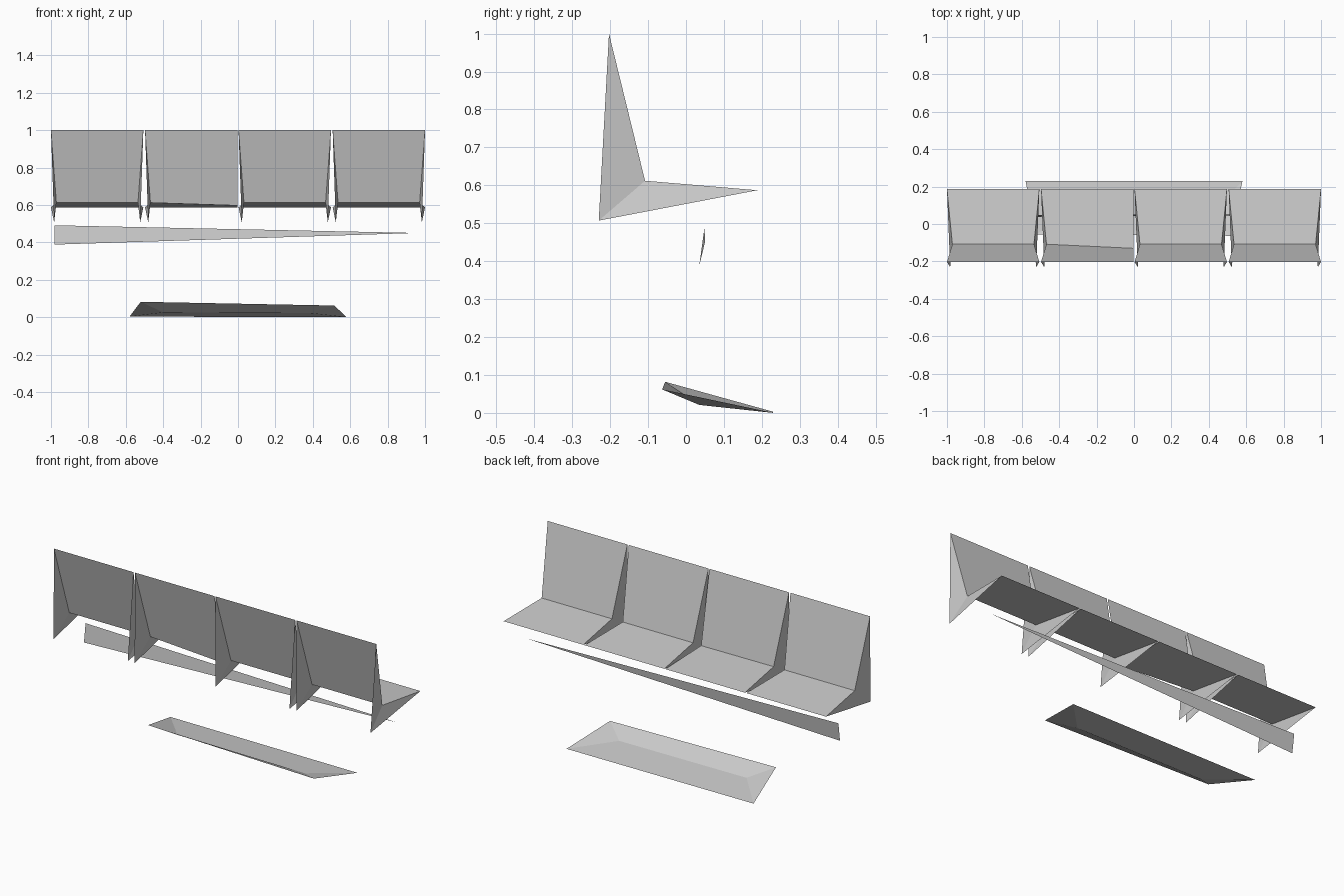
import bpy, bmesh

if "Cube" in bpy.data.objects:
    bpy.data.objects.remove(bpy.data.objects["Cube"])


def make_sheet(name, points, faces):
    """Thin flat-shaded sheet from a few corner points."""
    bm = bmesh.new()
    verts = [bm.verts.new(p) for p in points]
    for f in faces:
        bm.faces.new([verts[i] for i in f])
    bm.normal_update()
    mesh = bpy.data.meshes.new(name)
    bm.to_mesh(mesh)
    bm.free()
    obj = bpy.data.objects.new(name, mesh)
    bpy.context.collection.objects.link(obj)
    return obj


# Side profile (y, z): back top, inner corner, seat front edge, lower rear tip
TOP, CORNER, FRONT, TIP = (-0.203, 1.0), (-0.108, 0.612), (0.188, 0.587), (-0.23, 0.507)
HALF = 0.247      # half width of one seat
PINCH = 0.029     # inward step at the inner corner
TIP_IN = 0.017    # inward step at the wing tip


def make_seat(number, cx, right_wing=True):
    left, right = cx - HALF, cx + HALF
    pinch_r, corner_r = (PINCH, CORNER) if right_wing else (0.0, (-0.13, 0.597))
    points = [
        (left, *TOP), (left + PINCH, *CORNER), (left, *FRONT), (left + TIP_IN, *TIP),
        (right, *TOP), (right - pinch_r, *corner_r), (right, *FRONT),
    ]
    # backrest, seat pan, left wing
    faces = [(0, 1, 5, 4), (1, 2, 6, 5), (0, 3, 1), (1, 3, 2)]
    if right_wing:
        points.append((right - TIP_IN, *TIP))
        faces += [(4, 5, 7), (5, 6, 7)]
    make_sheet(f"seat_{number}", points, faces)


# Row of four seats; the second one has no wing on its right side
for i, cx in enumerate((-0.753, -0.25, 0.25, 0.753)):
    make_seat(i + 1, cx, right_wing=(i != 1))

# Tapering support beam under the seats
make_sheet("support_beam",
           [(-0.98, 0.049, 0.491), (-0.98, 0.035, 0.388), (0.955, 0.05, 0.45)],
           [(0, 2, 1)])

# Foot plate: raised rear lip, shallow valley, wide front edge
make_sheet("foot_plate",
           [(-0.52, -0.055, 0.082), (0.515, -0.063, 0.062),
            (-0.40, 0.035, 0.025), (0.39, 0.035, 0.021),
            (-0.58, 0.23, 0.003), (0.58, 0.23, 0.0)],
           [(0, 2, 3, 1), (2, 4, 5, 3), (0, 4, 2), (1, 3, 5)])
